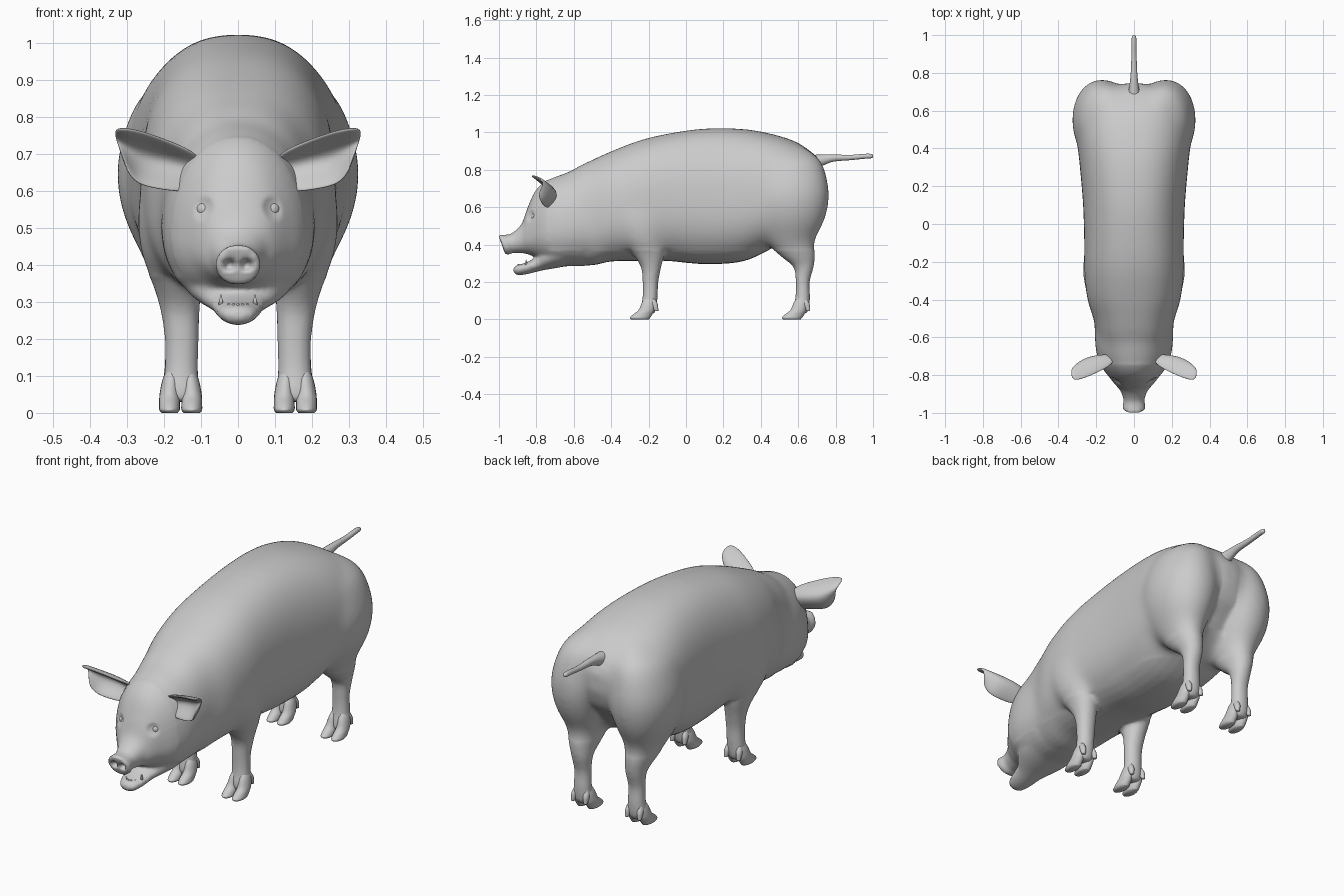
import bpy, bmesh
from math import sin, cos, pi, copysign
from mathutils import Vector, Matrix

if "Cube" in bpy.data.objects:
    bpy.data.objects.remove(bpy.data.objects["Cube"])


def smooth_path(rows, steps=5):
    """Catmull-Rom interpolation of section parameters."""
    out = []
    for i in range(len(rows) - 1):
        a, b, c, d = rows[max(i - 1, 0)], rows[i], rows[i + 1], rows[min(i + 2, len(rows) - 1)]
        for k in range(steps):
            t = k / steps
            out.append([q + .5 * t * (r - p + t * (2*p - 5*q + 4*r - s + t * (3*(q - r) + s - p)))
                        for p, q, r, s in zip(a, b, c, d)])
    return out + [list(rows[-1])]


def unit(t, n):
    """Point on a superellipse of exponent n."""
    c, s = cos(t), sin(t)
    return copysign(abs(c) ** (2 / n), c), copysign(abs(s) ** (2 / n), s)


def ring_y(r, t, n):
    """Upright section: y, top z, bottom z, half width, widest z, tilt."""
    y, top, bot, w, mid, tilt = r
    c, s = unit(t, n)
    z = s * (top - mid if s > 0 else mid - bot)
    return Vector((w * c, y + tilt * z, mid + z))


def ring_z(r, t, n):
    """Level section: x, y, z, x radius, y radius."""
    c, s = unit(t, n)
    return Vector((r[0] + r[3] * c, r[1] + r[4] * s, r[2]))


def loft(bm, rows, ring, n=2.0, side=1, count=40):
    rings = []
    for r in smooth_path(rows):
        pts = [ring(r, 2 * pi * k / count, n) for k in range(count)]
        rings.append([bm.verts.new((p.x * side, p.y, p.z)) for p in pts])
    faces = [bm.faces.new(rings[0]), bm.faces.new(rings[-1])]
    for a, b in zip(rings, rings[1:]):
        faces += [bm.faces.new((a[k - 1], a[k], b[k], b[k - 1])) for k in range(count)]
    bmesh.ops.recalc_face_normals(bm, faces=faces)


def make(name, bm):
    me = bpy.data.meshes.new(name)
    bm.to_mesh(me)
    bm.free()
    ob = bpy.data.objects.new(name, me)
    bpy.context.collection.objects.link(ob)
    me.shade_smooth()
    return ob


def apply_modifiers(ob):
    dg = bpy.context.evaluated_depsgraph_get()
    me = bpy.data.meshes.new_from_object(ob.evaluated_get(dg))
    ob.modifiers.clear()
    ob.data = me
    me.shade_smooth()


def upright(*rows):
    return [r if len(r) == 6 else r + (0,) for r in rows]


torso = upright(
    (-.72, .72, .34, .14, .55), (-.60, .805, .295, .19, .54), (-.50, .855, .29, .215, .55),
    (-.40, .90, .31, .247, .57), (-.25, .958, .313, .264, .60), (-.10, .994, .313, .264, .62),
    (.10, 1.022, .296, .27, .62), (.30, 1.02, .31, .287, .63), (.45, .995, .375, .30, .65),
    (.58, .955, .45, .285, .68), (.66, .905, .54, .235, .71), (.71, .86, .60, .17, .73),
    (.735, .81, .66, .09, .74), (.745, .78, .70, .03, .74))
head = upright(
    (-.985, .447, .355, .050, .40, -.35), (-.980, .455, .346, .060, .40, -.35),
    (-.955, .453, .348, .060, .40, -.25), (-.93, .462, .355, .055, .41), (-.88, .51, .355, .074, .43),
    (-.85, .59, .350, .100, .44), (-.81, .68, .335, .132, .46), (-.76, .735, .31, .170, .47),
    (-.70, .765, .285, .197, .48), (-.62, .79, .285, .208, .49), (-.52, .80, .29, .205, .51),
    (-.43, .80, .33, .17, .55))
jaw = upright(
    (-.922, .275, .252, .02, .262), (-.905, .29, .238, .046, .27), (-.86, .303, .240, .062, .28),
    (-.80, .335, .255, .078, .30), (-.76, .39, .264, .11, .33), (-.70, .44, .274, .145, .36),
    (-.62, .50, .288, .17, .40))
hind_leg = [
    (.11, .51, .93, .05, .11), (.145, .54, .85, .122, .182), (.165, .55, .72, .154, .212),
    (.168, .55, .62, .159, .214), (.170, .55, .52, .135, .188), (.165, .555, .42, .093, .135),
    (.160, .597, .34, .066, .092), (.155, .628, .28, .050, .054), (.155, .624, .20, .042, .037),
    (.155, .624, .12, .044, .039), (.155, .616, .06, .049, .042), (.155, .608, .03, .035, .035)]
front_leg = [
    (.16, -.27, .70, .06, .12), (.175, -.25, .56, .095, .15), (.175, -.23, .43, .088, .12),
    (.165, -.20, .35, .066, .084), (.157, -.187, .28, .053, .054), (.152, -.19, .20, .046, .042),
    (.153, -.192, .12, .045, .040), (.155, -.20, .06, .049, .042), (.155, -.205, .03, .035, .035)]

# Body: torso, head, jaw and legs fused into one skin
bm = bmesh.new()
loft(bm, torso, ring_y, 2.4)
loft(bm, head, ring_y, 2.1)
loft(bm, jaw, ring_y, 2.0)
for side in (1, -1):
    loft(bm, hind_leg, ring_z, 2.1, side)
    loft(bm, front_leg, ring_z, 2.1, side)
body = make("body", bm)
fuse = body.modifiers.new("fuse", 'REMESH')
fuse.mode, fuse.voxel_size = 'VOXEL', .0095
blend = body.modifiers.new("blend", 'SMOOTH')
blend.factor, blend.iterations = .5, 5
apply_modifiers(body)

# Soften the joins of neck, shoulder and ham, keeping the rear cleft
bm = bmesh.new()
bm.from_mesh(body.data)
soft = [v for v in bm.verts if v.co.z > .37 and v.co.y > -.74
        and not (v.co.y > .62 and abs(v.co.x) < .06 and v.co.z < .82)]
for _ in range(50):
    bmesh.ops.smooth_vert(bm, verts=soft, factor=.5, use_axis_x=True, use_axis_y=True, use_axis_z=True)
bm.to_mesh(body.data)
bm.free()
body.data.shade_smooth()

# Nostrils and eye sockets pressed into the skin: centre, radius, push
dents = [((.023, -.985, .40), .019, (0, .035, 0)), ((.10, -.84, .555), .035, (-.006, .008, 0))]
for c, rad, push in dents:
    for side in (1, -1):
        mid = Vector((c[0] * side, c[1], c[2]))
        move = Vector((push[0] * side, push[1], push[2]))
        for v in body.data.vertices:
            d = (v.co - mid).length / rad
            if d < 1:
                v.co += move * (1 - d * d)

# Eyes
for side, label in ((1, "left"), (-1, "right")):
    bm = bmesh.new()
    bmesh.ops.create_uvsphere(bm, u_segments=20, v_segments=12, radius=.021,
                              matrix=Matrix.Translation((.092 * side, -.806, .55)))
    make(label + "_eye", bm)

# Cloven hooves: two wedge toes and two dewclaws per foot
for leg, y in (("front", -.20), ("hind", .612)):
    for side, label in ((1, "left"), (-1, "right")):
        bm = bmesh.new()
        for off in (-1, 1):
            x = .155 + .030 * off
            loft(bm, [(x - .008 * off, y + .005, .12, .014, .022), (x - .004 * off, y, .09, .023, .036),
                      (x, y - .012, .05, .027, .042), (x, y - .033, .025, .028, .052),
                      (x, y - .046, .009, .028, .054), (x, y - .045, 0, .022, .046)],
                 ring_z, 2.0, side, 20)
            loft(bm, [(x, y + .020, .11, .010, .014), (x + .003 * off, y + .032, .08, .015, .018),
                      (x + .006 * off, y + .042, .045, .010, .010)], ring_z, 2, side, 14)
        make(f"{leg}_{label}_hoof", bm)

# Ears: cupped leaf, each row runs upper edge, middle, lower edge
ear = [((.10, -.74, .70), (.10, -.68, .66), (.12, -.73, .59)),
       ((.19, -.79, .738), (.195, -.665, .69), (.205, -.76, .60)),
       ((.27, -.825, .768), (.265, -.685, .70), (.285, -.775, .615)),
       ((.338, -.838, .774), (.335, -.745, .745), (.305, -.80, .675))]
for side, label in ((1, "left"), (-1, "right")):
    bm = bmesh.new()
    grid = [[bm.verts.new((p[0] * side, p[1], p[2])) for p in row] for row in ear]
    for a, b in zip(grid, grid[1:]):
        for k in range(2):
            bm.faces.new((a[k], a[k + 1], b[k + 1], b[k]))
    bmesh.ops.recalc_face_normals(bm, faces=bm.faces)
    ob = make(label + "_ear", bm)
    thick = ob.modifiers.new("thickness", 'SOLIDIFY')
    thick.thickness, thick.offset = .022, 0
    ob.modifiers.new("round", 'SUBSURF').levels = 3
    apply_modifiers(ob)

# Tail
bm = bmesh.new()
loft(bm, upright((.68, .88, .80, .035, .84), (.73, .882, .822, .025, .853), (.79, .882, .844, .018, .865),
                 (.88, .880, .852, .014, .866), (.96, .886, .860, .013, .873),
                 (.99, .885, .862, .011, .874), (1.0, .880, .868, .005, .874)), ring_y, 2, 1, 16)
make("tail", bm)

# Lower teeth
bm = bmesh.new()
for k in range(-2, 3):
    bmesh.ops.create_cone(bm, cap_ends=True, segments=10, radius1=.006, radius2=.003, depth=.016,
                          matrix=Matrix.Translation((.013 * k, -.897 + .004 * k * k, .288)))
for side in (1, -1):
    bmesh.ops.create_cone(bm, cap_ends=True, segments=10, radius1=.008, radius2=.001, depth=.03,
                          matrix=Matrix.Translation((.046 * side, -.855, .305)))
make("lower_teeth", bm)
